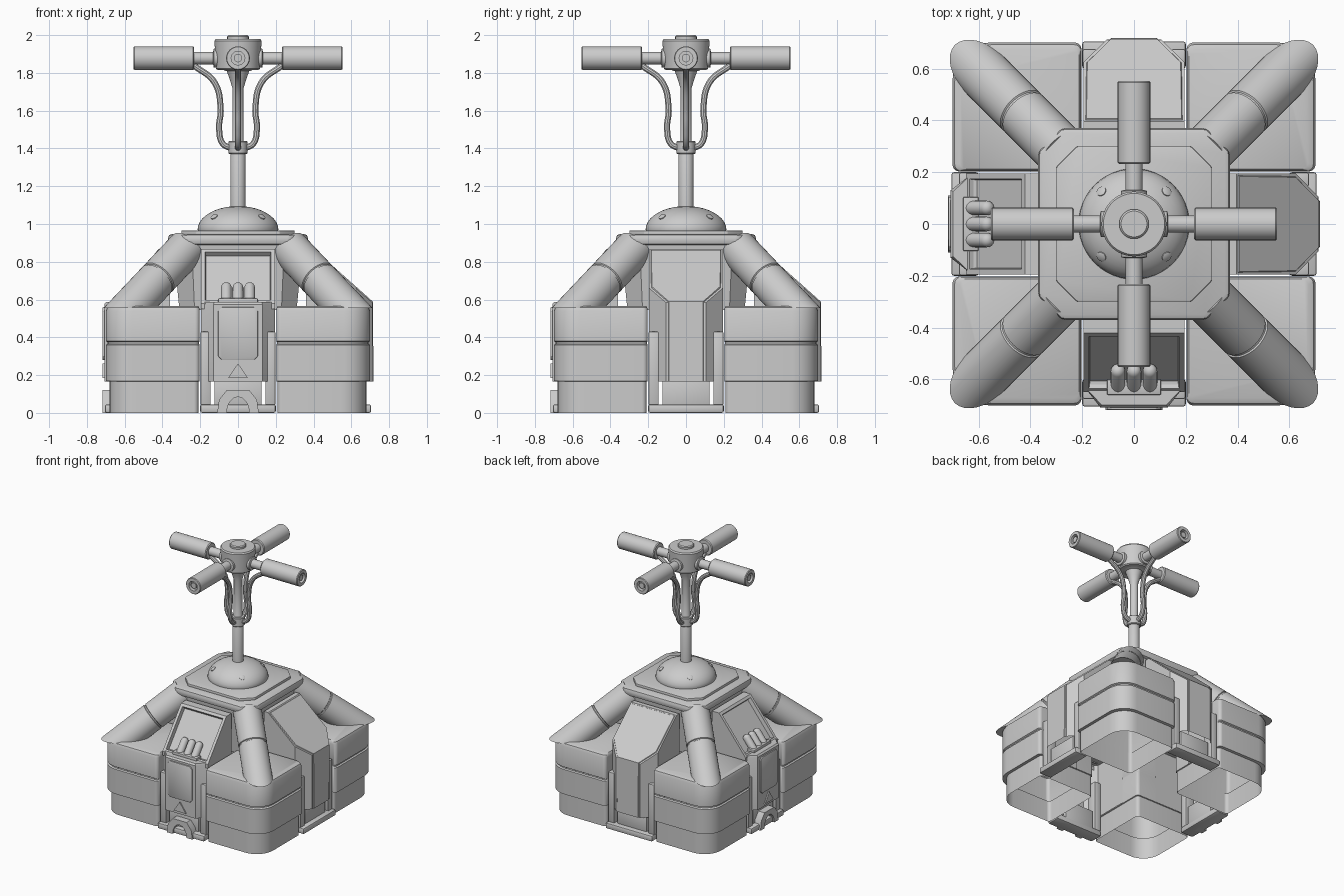
import bpy, bmesh
from math import pi, cos, sin
from mathutils import Matrix, Vector

if "Cube" in bpy.data.objects:
    bpy.data.objects.remove(bpy.data.objects["Cube"])

# Single painted-metal colour
GREY = (0.6, 0.6, 0.6, 1)
metal = bpy.data.materials.new("plain_grey")
metal.use_nodes = True
metal.diffuse_color = GREY
metal.node_tree.nodes["Principled BSDF"].inputs["Base Color"].default_value = GREY
parts = []


def loft(name, rings, matrix=Matrix(), bevel=0, bottom=True, edit=None):
    """Skin a stack of (outline, height) rings into one closed part."""
    bm = bmesh.new()
    loops = [[bm.verts.new((x, y, z)) for x, y in pts] for pts, z in rings]
    for a, b in zip(loops, loops[1:]):
        for i in range(len(a)):
            j = (i + 1) % len(a)
            bm.faces.new((a[i], a[j], b[j], b[i]))
    if bottom:
        bm.faces.new(loops[0][::-1])
    bm.faces.new(loops[-1])
    bmesh.ops.recalc_face_normals(bm, faces=bm.faces)
    if edit:
        edit(bm)
    if bevel:
        sharp = [e for e in bm.edges if e.calc_face_angle(0) > 0.5]
        bmesh.ops.bevel(bm, geom=sharp, offset=bevel, segments=2, profile=0.5,
                        affect='EDGES', clamp_overlap=True)
    bm.transform(matrix)
    me = bpy.data.meshes.new(name)
    bm.to_mesh(me)
    bm.free()
    me.materials.append(metal)
    ob = bpy.data.objects.new(name, me)
    bpy.context.collection.objects.link(ob)
    parts.append(ob)


def cut(bm, co, no):
    """Slice away everything in front of a plane and close the opening."""
    geom = bm.verts[:] + bm.edges[:] + bm.faces[:]
    res = bmesh.ops.bisect_plane(bm, geom=geom, plane_co=co, plane_no=no, clear_outer=True)
    edges = [g for g in res["geom_cut"] if isinstance(g, bmesh.types.BMEdge)]
    bmesh.ops.edgeloop_fill(bm, edges=edges)
    bmesh.ops.recalc_face_normals(bm, faces=bm.faces)


def circle(r, n=32):
    return [(r * cos(2 * pi * i / n), r * sin(2 * pi * i / n)) for i in range(n)]


def lathe(name, profile, start=(0, 0, 0), toward=(0, 0, 1), spin=Matrix(), n=32, edit=None):
    """Turned part: (radius, distance) pairs along an axis."""
    m = Matrix.Translation(start) @ Vector(toward).to_track_quat('Z', 'Y').to_matrix().to_4x4()

    def place(bm):
        bm.transform(m)
        if edit:
            edit(bm)
    loft(name, [(circle(r, n), d) for r, d in profile], spin, edit=place)


def octagon(h, c):
    return [(h, -h + c), (h, h - c), (h - c, h), (-h + c, h),
            (-h, h - c), (-h, -h + c), (-h + c, -h), (h - c, -h)]


def box(name, x0, x1, y0, y1, z0, z1, spin, bevel=0.006):
    pts = [(x0, y0), (x1, y0), (x1, y1), (x0, y1)]
    loft(name, [(pts, z0), (pts, z1)], spin, bevel)


def rounded_block(inset):
    lo, hi = 0.203 + inset * 0.3, 0.7 - inset
    pts = []
    for k, (x, y, r) in enumerate([(hi, hi, 0.14), (lo, hi, 0.025), (lo, lo, 0.025), (hi, lo, 0.025)]):
        cx = x - r if x == hi else x + r
        cy = y - r if y == hi else y + r
        for s in range(9):
            a = (k + s / 8) * pi / 2
            pts.append((cx + r * cos(a), cy + r * sin(a)))
    return pts


quarter = [Matrix.Rotation(k * pi / 2, 4, 'Z') for k in range(4)]
upright = Matrix.Rotation(pi / 2, 4, 'X')

# Corner blocks (hollow, open underneath) and the struts rising from them
levels = [(0, .02), (.165, .02), (.168, 0), (.36, 0), (.366, .01), (.374, .01),
          (.38, 0), (.54, 0), (.558, .008), (.567, .028)]
a, b = Vector((.272, .272, .872)), Vector((.73, .73, .388))
L = (b - a).length
for q in quarter:
    loft("corner_block", [(rounded_block(i), z) for z, i in levels], q, bottom=False)
    lathe("corner_strut", [(.102, 0), (.102, L * .33), (.096, L * .335), (.096, L * .345),
                           (.102, L * .35), (.102, L)], a, b - a, q, 32,
          edit=lambda bm: cut(bm, (0, 0, .556), (0, 0, -1)))

# Recessed core under an overhanging rim, with a deck plate on top
loft("core_wall", [(octagon(.31, .08), .545), (octagon(.345, .1), .9)])
loft("hood_rim", [(octagon(.37, .09), .888), (octagon(.37, .09), .947)], bevel=.02)
loft("deck_plate", [(octagon(.3, .08), .94), (octagon(.3, .08), .966)], bevel=.006)

# Dome with bolts
dome = [(.208, .95), (.214, .97)]
dome += [(.214 * cos(t * pi / 20), .97 + .125 * sin(t * pi / 20)) for t in range(1, 10)]
lathe("dome", dome, n=48)
for q in quarter:
    lathe("dome_bolt", [(.02, 0), (.02, .02), (.014, .023)], (.118, .118, 1.026), (.45, .45, .75), q, 16)

# Mast, collar and hub
lathe("mast", [(.04, 1.05), (.04, 1.4), (.03, 1.42), (.03, 1.72), (.045, 1.77), (.06, 1.81),
               (.115, 1.825)])
lathe("mast_collar", [(.046, 1.37), (.05, 1.375), (.05, 1.435), (.046, 1.44)])
lathe("hub", [(.108, 1.815), (.116, 1.822), (.125, 1.97), (.118, 1.98), (.057, 1.98),
              (.057, 1.993), (.05, 2.0)], n=48)

# Four handles, each with a shaft, hollow grip and cable
HZ = 1.878
for q in quarter:
    lathe("handle_shaft", [(.05, .09), (.05, .128), (.033, .132), (.033, .25)],
          (0, 0, HZ), (0, -1, 0), q, 24)
    lathe("handle_grip", [(.057, .232), (.063, .238), (.063, .547), (.059, .552), (.036, .552),
                          (.036, .52), (.022, .52), (.022, .545)], (0, 0, HZ), (0, -1, 0), q)
    cu = bpy.data.curves.new("cable", 'CURVE')
    cu.dimensions = '3D'
    cu.bevel_depth = .017
    cu.bevel_resolution = 3
    sp = cu.splines.new('BEZIER')
    path = [(.035, 1.4), (.08, 1.425), (.1, 1.5), (.092, 1.61), (.125, 1.75), (.235, 1.84)]
    sp.bezier_points.add(len(path) - 1)
    for p, (r, z) in zip(sp.bezier_points, path):
        p.co = (0, -r, z)
        p.handle_left_type = p.handle_right_type = 'AUTO'
    cu.materials.append(metal)
    ob = bpy.data.objects.new("cable", cu)
    ob.matrix_world = q
    bpy.context.collection.objects.link(ob)
    parts.append(ob)


def bay(front, w):
    """Plan of a side bay: square at the back, chamfered at the front."""
    return [(-.195, -.36), (-.195, -.625), (-w, -front), (w, -front), (.195, -.625), (.195, -.36)]


def open_back(bm):
    back = [f for f in bm.faces if f.normal.y > .9]
    bmesh.ops.delete(bm, geom=back, context='FACES')


def facing(bm):
    return [f for f in bm.faces if abs(f.normal.x) < .1 and f.normal.y < -.4]


def shape_plain(bm):
    cut(bm, (0, -.71, .585), (0, -.28, .315))
    bmesh.ops.inset_region(bm, faces=facing(bm), thickness=.012)
    panel = [f for f in facing(bm) if f.calc_area() > .03]
    bmesh.ops.inset_region(bm, faces=panel, thickness=.004, depth=.006)
    open_back(bm)


def shape_head(bm):
    cut(bm, (0, -.645, .585), (0, -.29, .23))
    screen = max(facing(bm), key=lambda f: f.calc_area())
    bmesh.ops.inset_region(bm, faces=[screen], thickness=.03)
    bmesh.ops.inset_region(bm, faces=[screen], thickness=.006, depth=-.03)
    open_back(bm)


def bay_base(q):
    box("bay_plinth", -.125, .125, -.665, -.6, .03, .18, q)
    box("bay_foot", -.2, .2, -.705, -.6, 0, .045, q, .01)
    for s in (-1, 1):
        x = sorted((s * .145, s * .198))
        box("bay_rail", x[0], x[1], -.675, -.6, .04, .43, q)


# Plain bays on the left and back
for q in quarter[1:3]:
    pts = bay(.712, .105)
    loft("plain_bay", [(pts, .165), (pts, .865)], q, bottom=False, edit=shape_plain)
    bay_base(q)

# Console bays on the front and right
plate = [(-.105, .3), (-.085, .28), (.085, .28), (.105, .3), (.105, .54), (.085, .56),
         (-.085, .56), (-.105, .54)]
triangle = [(-.052, .185), (.052, .185), (0, .262)]
arch = [(-.11, 0), (-.1, .07), (-.06, .12), (.06, .12), (.1, .07), (.11, 0)]
arch += [(.06 * cos(t * pi / 8), .085 * sin(t * pi / 8)) for t in range(9)]
head = [(-.195, -.36), (-.195, -.649), (.195, -.649), (.195, -.36)]
tip = [(.028 * cos(t * pi / 10), .1 + .028 * sin(t * pi / 10)) for t in range(5)]
for q in (quarter[0], quarter[3]):
    pts, top = bay(.708, .13), bay(.698, .125)
    loft("console_body", [(pts, .165), (pts, .575), (top, .587)], q, bottom=False, edit=open_back)
    loft("console_head", [(head, .55), (head, .868)], q, bottom=False, edit=shape_head)
    bay_base(q)
    loft("access_plate", [(plate, .7), (plate, .717)], q @ upright, .003)
    loft("warning_triangle", [(triangle, .7), (triangle, .717)], q @ upright)
    loft("foot_arch", [(arch, .65), (arch, .718)], q @ upright)
    box("capsule_tray", -.105, .105, -.66, -.6, .58, .607, q)
    for x in (-.062, 0, .062):
        lathe("console_capsule", [(.028, 0)] + tip, (x, -.63, .585), (0, .063, .08), q, 20)

# Convert cables to meshes, then smooth everything with crisp edges
bpy.ops.object.select_all(action='DESELECT')
for ob in parts:
    ob.select_set(True)
bpy.context.view_layer.objects.active = parts[0]
bpy.ops.object.convert(target='MESH')
bpy.ops.object.shade_smooth_by_angle(angle=0.6)
